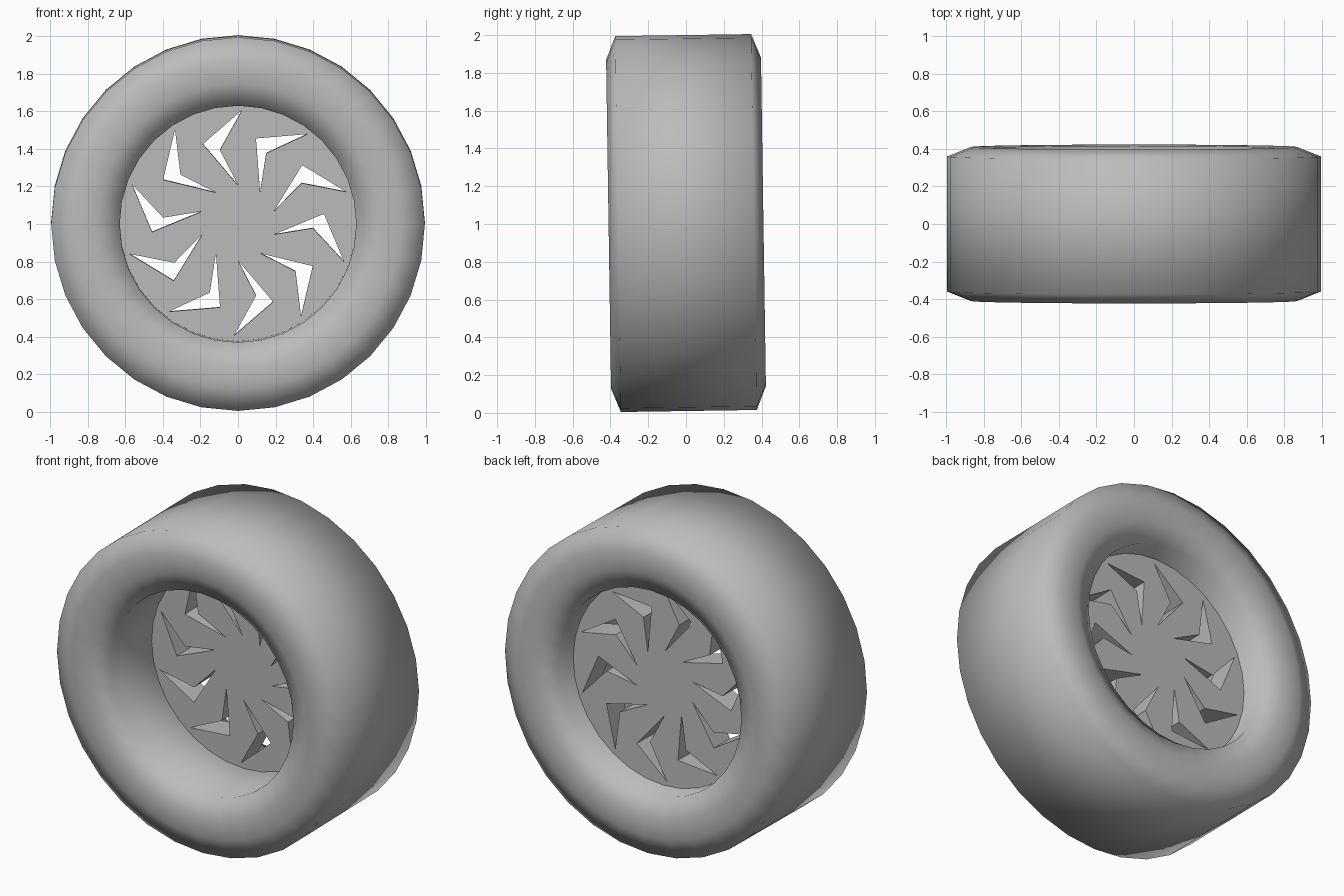
import bpy, bmesh, math
from mathutils import Matrix, Vector

cube = bpy.data.objects.get("Cube")
if cube:
    bpy.data.objects.remove(cube, do_unlink=True)

SEGMENTS = 32
SPOKES = 10
PLACE = Matrix.Translation((0, 0, 1.005)) @ Matrix.Rotation(0.015, 4, 'X')

grey = bpy.data.materials.new("plain grey")
grey.use_nodes = True
grey.diffuse_color = (0.5, 0.5, 0.5, 1)
grey.node_tree.nodes["Principled BSDF"].inputs["Base Color"].default_value = grey.diffuse_color


def polar(radius, angle, y):
    return Vector((radius * math.cos(angle), y, radius * math.sin(angle)))


def finish(name, bm):
    bmesh.ops.recalc_face_normals(bm, faces=bm.faces)
    bm.transform(PLACE)
    mesh = bpy.data.meshes.new(name)
    bm.to_mesh(mesh)
    bm.free()
    mesh.materials.append(grey)
    obj = bpy.data.objects.new(name, mesh)
    bpy.context.collection.objects.link(obj)
    return obj


def smooth(obj, degrees):
    bpy.ops.object.select_all(action='DESELECT')
    obj.select_set(True)
    bpy.context.view_layer.objects.active = obj
    bpy.ops.object.shade_smooth_by_angle(angle=math.radians(degrees))


# Tyre and barrel: one closed cross-section (radius, y) swept round the axle
half = [(0.995, 0.36), (0.87, 0.41), (0.75, 0.405), (0.63, 0.355)]
profile = [(r, -y) for r, y in half] + half[::-1]
bm = bmesh.new()
rings = [[bm.verts.new(polar(r, math.tau * i / SEGMENTS, y)) for r, y in profile]
         for i in range(SEGMENTS)]
for i, ring in enumerate(rings):
    following = rings[(i + 1) % SEGMENTS]
    for j in range(len(profile)):
        k = (j + 1) % len(profile)
        bm.faces.new((ring[j], ring[k], following[k], following[j]))
smooth(finish("tyre", bm), 80)

# Spoke disc: a round plate with ten bent openings, given thickness
chevron = [(0.20, -18), (0.46, 6), (0.60, -20), (0.40, -4)]
FRONT, BACK = 0.05, 0.21
bm = bmesh.new()


def outline(points):
    verts = [bm.verts.new(p) for p in points]
    for a, b in zip(verts, verts[1:] + verts[:1]):
        bm.edges.new((a, b))


outline([polar(0.635, math.tau * i / SEGMENTS, FRONT) for i in range(SEGMENTS)])
for n in range(SPOKES):
    turn = math.tau * n / SPOKES
    outline([polar(r, turn + math.radians(a), FRONT) for r, a in chevron])
bmesh.ops.triangle_fill(bm, use_beauty=True, edges=bm.edges[:], normal=(0, -1, 0))
result = bmesh.ops.extrude_face_region(bm, geom=bm.faces[:], use_keep_orig=True)
moved = [v for v in result["geom"] if isinstance(v, bmesh.types.BMVert)]
bmesh.ops.translate(bm, verts=moved, vec=(0, BACK - FRONT, 0))
smooth(finish("spoke_disc", bm), 30)
